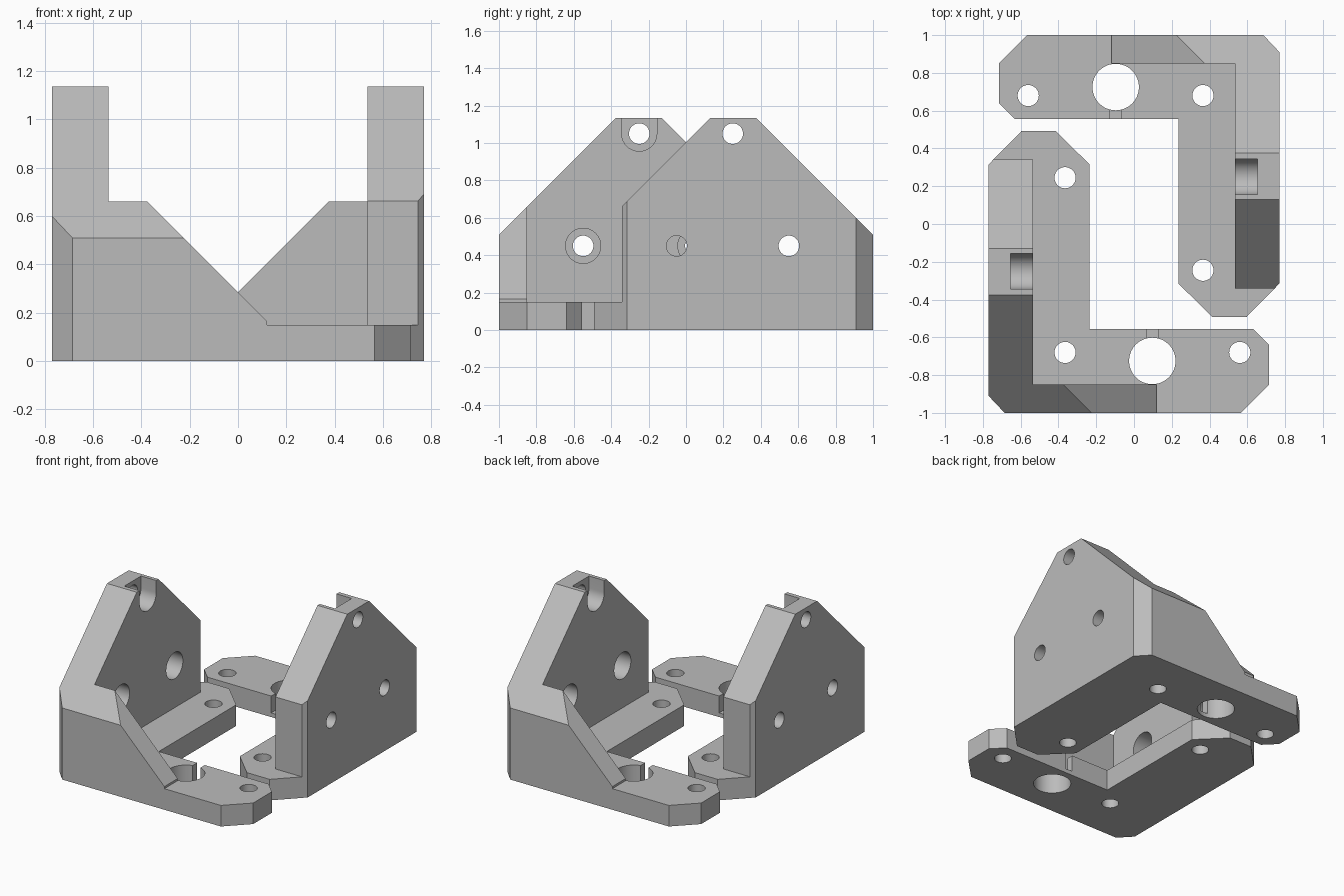
import bpy
import math
from mathutils import Matrix, Vector

cube = bpy.data.objects.get("Cube")
if cube:
    bpy.data.objects.remove(cube, do_unlink=True)

grey = bpy.data.materials.new("plain_grey")
grey.use_nodes = True
COLOUR = (0.5, 0.5, 0.5, 1)
grey.diffuse_color = COLOUR
grey.node_tree.nodes["Principled BSDF"].inputs["Base Color"].default_value = COLOUR

# Maps from profile (u, v, depth) to (x, y, z) for each extrusion axis
AXES = {
    "x": lambda u, v, d: (d, u, v),
    "y": lambda u, v, d: (u, d, v),
    "z": lambda u, v, d: (u, v, d),
}


def prism(name, axis, points, low, high):
    """Closed solid extruded from a 2D profile along an axis."""
    n = len(points)
    verts = [AXES[axis](u, v, d) for d in (low, high) for u, v in points]
    faces = [list(range(n))[::-1], list(range(n, 2 * n))]
    faces += [[i, (i + 1) % n, n + (i + 1) % n, n + i] for i in range(n)]
    mesh = bpy.data.meshes.new(name)
    mesh.from_pydata(verts, [], faces)
    area = sum(points[i - 1][0] * points[i][1] - points[i][0] * points[i - 1][1]
               for i in range(n))
    if (area < 0) != (axis == "y"):
        mesh.flip_normals()
    mesh.materials.append(grey)
    obj = bpy.data.objects.new(name, mesh)
    bpy.context.collection.objects.link(obj)
    return obj


def box(name, x0, x1, y0, y1, z0, z1):
    return prism(name, "z", [(x0, y0), (x1, y0), (x1, y1), (x0, y1)], z0, z1)


def rod(name, axis, u, v, radius, low, high, sides=40):
    ring = [(u + radius * math.cos(math.tau * i / sides),
             v + radius * math.sin(math.tau * i / sides)) for i in range(sides)]
    return prism(name, axis, ring, low, high)


def carve(target, tool, operation="DIFFERENCE"):
    """Bake a boolean into the target and discard the tool."""
    mod = target.modifiers.new("cut", "BOOLEAN")
    mod.operation, mod.object, mod.solver = operation, tool, "EXACT"
    graph = bpy.context.evaluated_depsgraph_get()
    result = bpy.data.meshes.new_from_object(target.evaluated_get(graph))
    target.modifiers.clear()
    target.data = result
    bpy.data.objects.remove(tool, do_unlink=True)


LEFT, INNER, FRONT, BASE = -0.77, -0.535, -0.85, 0.15

# L-shaped footprint with chamfered corners
bracket = prism("right_bracket", "z", [
    (LEFT, -0.91), (-0.685, -1), (0.565, -1), (0.715, -0.85), (0.715, -0.64),
    (0.63, -0.555), (-0.235, -0.555), (-0.235, 0.315), (-0.415, 0.493),
    (-0.595, 0.493), (LEFT, 0.315)], 0, 1.135)

# Gabled side profile
carve(bracket, prism("side_profile", "x", [
    (-1.2, -0.1), (0.7, -0.1), (0.7, BASE), (0.342, BASE), (0.342, 0.663),
    (-0.13, 1.135), (-0.375, 1.135), (-1.2, 0.31)], -1, 1), "INTERSECT")

# Open room between the walls, then the sloping front wall
carve(bracket, box("room", INNER, 1, FRONT, 1, BASE, 1.4))
carve(bracket, prism("front_slope", "y", [
    (INNER, 1.4), (INNER, 0.82), (0.12, 0.165), (0.12, BASE), (1, BASE),
    (1, 1.4)], -1.2, -0.7))

# Floor bolt holes, large bore and its relief groove
for x, y in [(-0.365, 0.245), (-0.365, -0.68), (0.56, -0.68)]:
    carve(bracket, rod("bolt_hole", "z", x, y, 0.056, -0.1, 0.3))
carve(bracket, rod("bore", "z", 0.097, -0.725, 0.123, -0.1, 0.3, 64))
carve(bracket, box("groove", 0.067, 0.127, -0.7, -0.5, 0.03, 0.3))

# Wall bolt holes with counterbores on the inner face
for y, z in [(-0.25, 1.05), (-0.55, 0.45), (0.05, 0.45)]:
    carve(bracket, rod("wall_hole", "x", y, z, 0.055, -1, -0.4))
    carve(bracket, rod("counterbore", "x", y, z, 0.094, -0.655, -0.4))
carve(bracket, box("top_notch", -0.655, -0.4, -0.344, -0.156, 1.05, 1.4))

# Matching bracket turned half a revolution
twin = bracket.copy()
twin.data = bracket.data.copy()
twin.name = "left_bracket"
twin.data.transform(Matrix.Rotation(math.pi, 4, Vector((0, 0, 1))))
bpy.context.collection.objects.link(twin)

bpy.ops.object.select_all(action="DESELECT")
for obj in (bracket, twin):
    obj.select_set(True)
bpy.context.view_layer.objects.active = bracket
bpy.ops.object.shade_smooth_by_angle(angle=math.radians(30))
